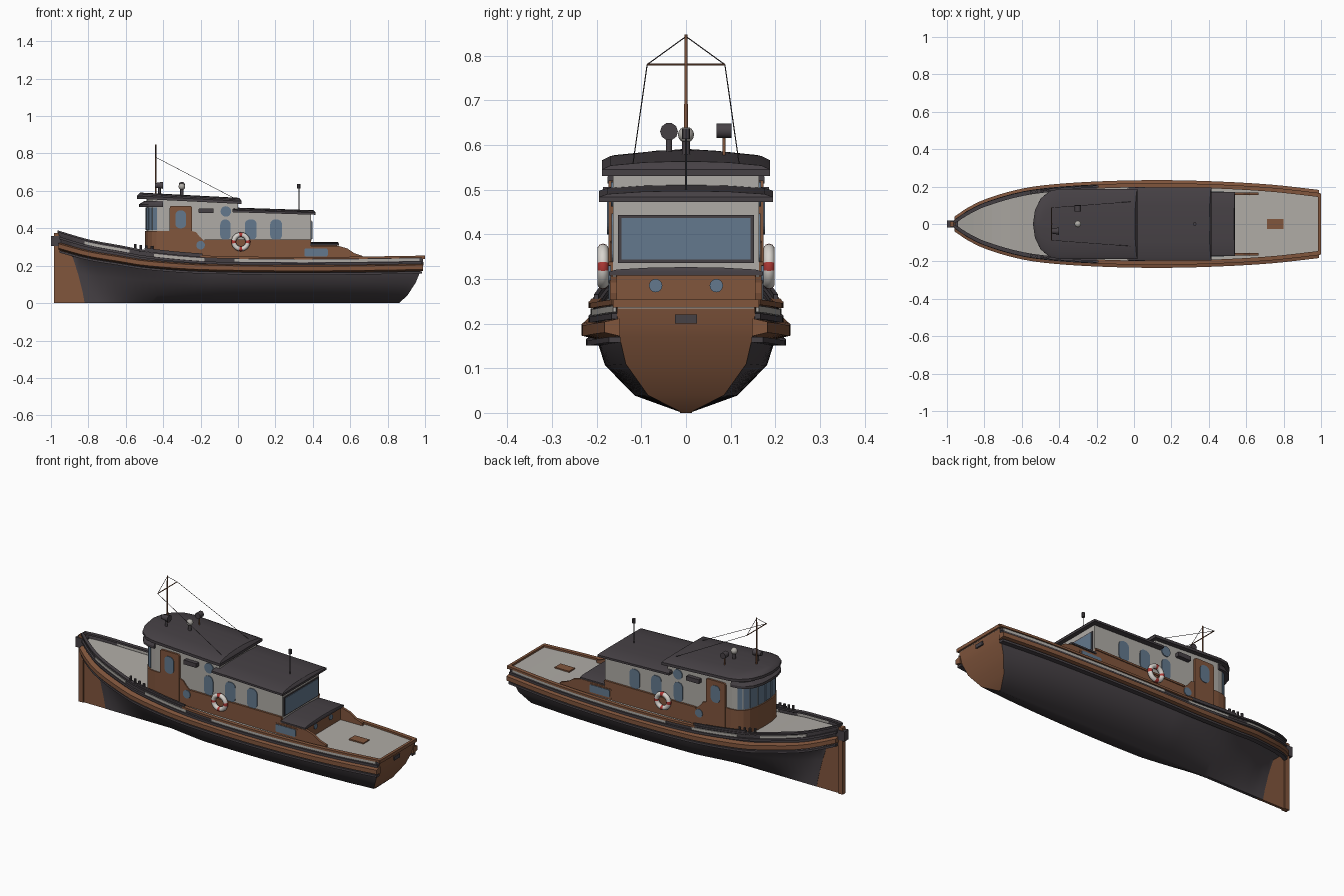
import bpy, bmesh, math
from mathutils import Vector

if "Cube" in bpy.data.objects:
    bpy.data.objects.remove(bpy.data.objects["Cube"])

def mat(name, c):
    m = bpy.data.materials.new(name)
    m.diffuse_color = (*c, 1)
    m.use_nodes = True
    m.node_tree.nodes["Principled BSDF"].inputs["Base Color"].default_value = m.diffuse_color
    return m

DARK = mat("charcoal", (0.062, 0.053, 0.060))
BROWN = mat("varnished wood", (0.22, 0.092, 0.046))
GREY = mat("warm grey paint", (0.43, 0.41, 0.38))
BLUE = mat("blue glass", (0.125, 0.19, 0.27))
RED = mat("red", (0.42, 0.04, 0.035))
WHITE = mat("off white", (0.68, 0.65, 0.61))

def mesh(name, verts, faces, mats, rule=None, smooth=None):
    bm = bmesh.new()
    vs = [bm.verts.new(v) for v in verts]
    for f in faces:
        bm.faces.new([vs[i] for i in f])
    bmesh.ops.recalc_face_normals(bm, faces=bm.faces)
    if rule:
        for f in bm.faces:
            f.material_index = rule(f.calc_center_median(), f.normal)
    me = bpy.data.meshes.new(name)
    bm.to_mesh(me)
    bm.free()
    for m in mats:
        me.materials.append(m)
    ob = bpy.data.objects.new(name, me)
    bpy.context.collection.objects.link(ob)
    if smooth:
        bpy.ops.object.select_all(action='DESELECT')
        ob.select_set(True)
        bpy.context.view_layer.objects.active = ob
        bpy.ops.object.shade_smooth_by_angle(angle=math.radians(smooth))
    return ob

def loft(name, rings, m, smooth=None):
    n = len(rings[0])
    faces = [(i*n+j, i*n+(j+1) % n, (i+1)*n+(j+1) % n, (i+1)*n+j)
             for i in range(len(rings)-1) for j in range(n)]
    faces += [tuple(range(n)), tuple(range((len(rings)-1)*n, len(rings)*n))]
    return mesh(name, [p for r in rings for p in r], faces, [m], smooth=smooth)

def box(name, x0, x1, y0, y1, z0, z1, m):
    return loft(name, [[(x0, y0, z), (x1, y0, z), (x1, y1, z), (x0, y1, z)] for z in (z0, z1)], m)

def tube(name, a, b, r, m, n=10, r2=None):
    a, b = Vector(a), Vector(b)
    q = (b-a).to_track_quat('Z', 'Y')
    ring = lambda c, rr: [c + q @ Vector((rr*math.cos(t*math.tau/n), rr*math.sin(t*math.tau/n), 0)) for t in range(n)]
    return loft(name, [ring(a, r), ring(b, r if r2 is None else r2)], m, 40)

def plate(name, pts, y0, y1, m):
    return loft(name, [[(x, y, z) for x, z in pts] for y in (y0, y1)], m)

def rounded(x0, x1, z0, z1, r, n=5):
    pts = []
    for k, (cx, cz) in enumerate([(x1-r, z1-r), (x0+r, z1-r), (x0+r, z0+r), (x1-r, z0+r)]):
        for i in range(n+1):
            a = math.pi/2*(k+i/n)
            pts.append((cx+r*math.cos(a), cz+r*math.sin(a)))
    return pts

def curve(tab):
    def f(x):
        x = min(max(x, tab[0][0]), tab[-1][0])
        i = max(k for k in range(len(tab)-1) if tab[k][0] <= x)
        s = lambda k: ((tab[min(k+1, len(tab)-1)][1]-tab[max(k-1, 0)][1]) /
                       (tab[min(k+1, len(tab)-1)][0]-tab[max(k-1, 0)][0]))
        (xa, a), (xb, b) = tab[i], tab[i+1]
        h = xb-xa
        t = (x-xa)/h
        return ((2*t**3-3*t*t+1)*a + (t**3-2*t*t+t)*h*s(i) + (3*t*t-2*t**3)*b + (t**3-t*t)*h*s(i+1))
    return f

# plan half-breadth and sheer line
beam = curve([(-0.965, .010), (-.9, .055), (-.8, .105), (-.6, .163), (-.4, .189), (-.1, .205),
              (.2, .208), (.5, .199), (.75, .183), (1, .155)])
sheer = curve([(-0.965, .385), (-.8, .337), (-.63, .305), (-.5, .281), (-.2, .252), (.1, .244), (.5, .243), (1, .250)])
strake = lambda x: sheer(x) - .05 - .02*max(0, min(1, (-x-.1)/.85))

# hull shell: rows from keel to sheer, raked at both ends
rows = [(0, .03, -.82, .86, .3), (.2, .55, -.83, .905, .6), (.55, .87, -.855, .95, .35),
        (.85, .96, -.885, .975, .2), (1, .99, -.955, .985, 0), (None, 1, -.965, .992, 0)]
N = 48
vs, fs = [], []
for i in range(N+1):
    u = i/N
    for s in (-1, 1):
        for fz, fw, xb, xs, k in rows:
            x = xb+(xs-xb)*u
            w = max(.008, fw*beam(-.965+1.965*u)*min(1, u/.4)**k)
            vs.append((x, s*w, sheer(x) if fz is None else fz*strake(x)))
R = len(rows)
for i in range(N):
    for s in (0, 1):
        for j in range(R-1):
            a = i*2*R+s*R+j
            fs.append((a, a+1, a+2*R+1, a+2*R))
    a = i*2*R
    fs.append((a, a+R, a+3*R, a+2*R))
for a in (0, N*2*R):
    fs += [(a+j, a+j+1, a+R+j+1, a+R+j) for j in range(R-1)]
mesh("hull", vs, fs, [DARK, BROWN], lambda c, n: 1 if abs(c.y) < .001 and c.x > .8 and n.x > .3 else 0, 35)

# deck
def deck_ring(x):
    w, z = beam(x)-.004, sheer(x)-.006-.02*max(0, min(1, (-x-.15)/.3))
    return [(x, -w, z), (x, w, z), (x, w, z-.01), (x, -w, z-.01)]
loft("deck", [deck_ring(-.955+1.945*i/40) for i in range(41)], GREY)

# strips that follow the hull side
def strip(name, x0, x1, inn, out, lo, hi, m, base=sheer, ch=0.0):
    for s, side in ((-1, "starboard"), (1, "port")):
        rings = []
        for i in range(33):
            x = x0+(x1-x0)*i/32
            w, z = beam(x), base(x)
            rings.append([(x, s*max(.001, w-inn), z+lo), (x, s*(w+out), z+lo+ch),
                          (x, s*(w+out), z+hi-ch), (x, s*max(.001, w-inn), z+hi)])
        loft(name+"_"+side, rings, m, 30)

strip("rubbing_strake", -.96, .99, .008, .026, -.028, .012, BROWN, strake, .008)
strip("lower_strake", -.955, .985, .01, .016, -.042, -.030, DARK, strake)
strip("bow_cap_rail", -.965, -.2, .014, .008, -.006, .004, DARK)
strip("aft_cap_rail", -.2, .995, .012, .010, -.008, .004, BROWN)
strip("bulwark_band", -.955, .985, .005, .010, -.040, -.027, DARK)
strip("bow_grey_panel", -.82, -.58, .002, .005, -.026, -.012, GREY)
strip("mid_grey_panel", -.45, -.18, .002, .005, -.026, -.011, GREY)
strip("aft_grey_stripe", -.02, .97, .002, .005, -.024, -.010, GREY)
strip("side_hand_plank", -.5, -.19, .006, .004, .004, .014, DARK)
box("transom_rail", .985, 1.0, -.163, .163, .236, .254, BROWN)
box("transom_plate", .97, .993, -.025, .025, .20, .22, DARK)

# stem
plate("forefoot", [(-.98, 0), (-.79, 0), (-.82, .2), (-.87, .31), (-.96, .35), (-.98, .33)], -.007, .007, BROWN)
box("stem_post", -.985, -.955, -.013, .013, 0, .375, BROWN)
box("bow_fender", -1.0, -.94, -.018, .018, .305, .36, DARK)

# wheelhouse and cabin
nose = [(-.40, .163), (-.43, .158), (-.455, .143), (-.475, .112), (-.487, .06), (-.49, 0)]
def outline(front, rear):
    half = [(rear, front[0][1])] + front
    return half + [(x, -y) for x, y in reversed(half[:-1])]
roofz = lambda x: .558-.028*(x+.54)/.56
wall = outline(nose, 0)
loft("wheelhouse_walls", [[(x, y, .2) for x, y in wall], [(x, y, roofz(x)+.008) for x, y in wall]], GREY)
box("cabin_walls", -.02, .39, -.163, .163, .2, .485, GREY)
box("aft_hatch_walls", .38, .53, -.157, .157, .2, .315, BROWN)
big = outline([(x-.006*(x < -.41), y*1.035) for x, y in nose], -.36)
loft("wheelhouse_lower_front", [[(x, y, z) for x, y in big] for z in (.2, .385)], BROWN)
side = [(-.40, .2), (-.40, .385), (-.245, .385), (-.225, .38), (-.205, .355), (-.18, .333), (.39, .333),
        (.39, .305), (.54, .305), (.585, .292), (.62, .268), (.665, .253), (.67, .2)]
full = nose + [(x, -y) for x, y in reversed(nose[:-1])]
for i, (p, q) in enumerate(zip(full, full[1:])):  # wrap-round windows
    if 0 < i < len(full)-2:
        a, b = Vector(p), Vector(q)
        d = (b-a)*.07
        n = Vector((-(b-a).y, (b-a).x)).normalized()*.004
        n = n if n.dot(a+b-Vector((-.6, 0))) > 0 else -n
        rr = [a+d-n, b-d-n, b-d+n, a+d+n]
        loft("front_window_%d" % i, [[(v.x, v.y, z) for v in rr] for z in (.39, .512)], BLUE)
visor = outline([(x-.04*(1-(x+.49)/.09), y*1.08) for x, y in nose], -.40)
visor_in = outline([(x-.012, y*1.02) for x, y in nose], -.40)
loft("front_visor", [[(x, y, .514) for x, y in visor], [(x, y, .528) for x, y in visor],
                     [(x, y, .545) for x, y in visor_in]], DARK)

def roof(name, pts, zf, cx, crown=1.0):
    steps = [(1, 1, 0), (1, 1, .015), (.975, .90, .024), (.95, .5, .031), (.94, .15, .033)]
    loft(name, [[(cx+(x-cx)*a, y*b, zf(x)+h*crown) for x, y in pts] for a, b, h in steps], DARK, 25)

roof("wheelhouse_roof", outline([(-.40, .188), (-.45, .176), (-.50, .135), (-.53, .072), (-.54, 0)], .02), roofz, -.24)
rect = lambda x0, x1, w: [(x0, -w), (x1, -w), (x1, w), (x0, w)]
roof("cabin_roof", rect(-.03, .415, .195), lambda x: .485-.013*(x/.42), .2, .75)
roof("hatch_roof", rect(.385, .54, .172), lambda x: .308, .46, .55)

# aft windows
plate_x = lambda name, x, w, z0, z1, m: box(name, .385, x, -w, w, z0, z1, m)
plate_x("aft_window_frame", .394, .152, .336, .443, DARK)
plate_x("aft_window", .397, .144, .343, .436, BLUE)

# details on both sides
for s, sd in ((-1, "starboard"), (1, "port")):
    def sp(name, pts, y1, m, y0=.160):
        plate(name+"_"+sd, pts, s*y0, s*y1, m)
    sp("lower_side", side, .169, BROWN, .155)
    sp("door", rounded(-.365, -.245, .24, .52, .012), .174, BROWN)
    sp("door_window", rounded(-.335, -.277, .40, .495, .025), .177, BLUE, .172)
    for i, (x0, x1) in enumerate([(-.095, -.04), (.037, .10), (.172, .235)]):
        sp("cabin_window_%d" % i, rounded(x0, x1, .337, .447, .026), .167, BLUE)
    sp("aft_low_window_frame", rounded(.345, .49, .243, .298, .01), .171, BROWN)
    sp("aft_low_window", rounded(.355, .48, .25, .292, .008), .174, BLUE)
    sp("nav_light_board", rounded(-.21, -.13, .482, .506, .003), .186, DARK)
    sp("waist_rail", rounded(-.18, .39, .329, .339, .003), .174, BROWN)
    tube("upper_porthole_"+sd, (-.065, s*.16, .49), (-.065, s*.168, .49), .028, BLUE, 20)
    tube("lower_porthole_"+sd, (-.2, s*.16, .31), (-.2, s*.173, .31), .023, BLUE, 20)
    tube("aft_porthole_"+sd, (.525, s*.068, .285), (.534, s*.068, .285), .015, BLUE, 16)
    # bollards on the bulwark
    for x in (-.55, -.52, -.49, -.46):
        y = s*(beam(x)-.004)
        tube("bollard_"+sd, (x, y, sheer(x)-.01), (x, y, sheer(x)+.028), .007, DARK, 8)
    # lifebuoy with four red bands
    n, k = 32, 10
    vs = []
    for i in range(n):
        a = math.tau*i/n
        for j in range(k):
            b = math.tau*j/k
            r = .038+.013*math.cos(b)
            vs.append((.015+r*math.cos(a), s*(.186+.013*math.sin(b)), .328+r*math.sin(a)))
    fs = [(i*k+j, i*k+(j+1) % k, (i+1) % n*k+(j+1) % k, (i+1) % n*k+j) for i in range(n) for j in range(k)]
    band = lambda c, nn: 1 if abs(math.sin(2*math.atan2(c.z-.328, c.x-.015))) < .4 else 0
    mesh("lifebuoy_"+sd, vs, fs, [WHITE, RED], band, 60)
    # rigging
    tube("top_stay_"+sd, (-.44, 0, .843), (-.44, s*.087, .78), .0013, DARK, 5)
    tube("aft_stay_"+sd, (-.44, s*.087, .78), (0, s*.12, .55), .0013, DARK, 5)

# mast, horn, lamps, antenna
tube("mast", (-.44, 0, .57), (-.44, 0, .847), .005, BROWN, 10, .003)
tube("mast_crossarm", (-.44, -.087, .78), (-.44, .087, .78), .0025, BROWN, 8)
tube("horn_post", (-.42, -.038, .57), (-.42, -.038, .625), .007, DARK)
tube("horn", (-.445, -.038, .63), (-.40, -.038, .63), .012, DARK, 10, .02)
def ball(name, x, y, z, r, m):
    prof = [(math.sin(t*math.pi/8)*r, -math.cos(t*math.pi/8)*r) for t in range(1, 8)]
    loft(name, [[(x+a*math.cos(i*math.tau/12), y+a*math.sin(i*math.tau/12), z+h) for i in range(12)]
                for a, h in prof], m, 50)
tube("lamp_post", (-.30, 0, .57), (-.30, 0, .61), .009, DARK)
ball("lamp_globe", -.30, 0, .623, .018, GREY)
tube("searchlight_post", (-.30, .085, .565), (-.30, .085, .62), .004, BROWN)
tube("searchlight", (-.30, .068, .632), (-.30, .102, .632), .017, DARK, 10)
tube("antenna", (.325, 0, .49), (.325, 0, .615), .0025, DARK, 6)
tube("antenna_cap", (.325, 0, .613), (.325, 0, .637), .009, DARK, 8)

# stern deck hatch
box("deck_hatch", .71, .80, -.026, .026, .235, .247, BROWN)
